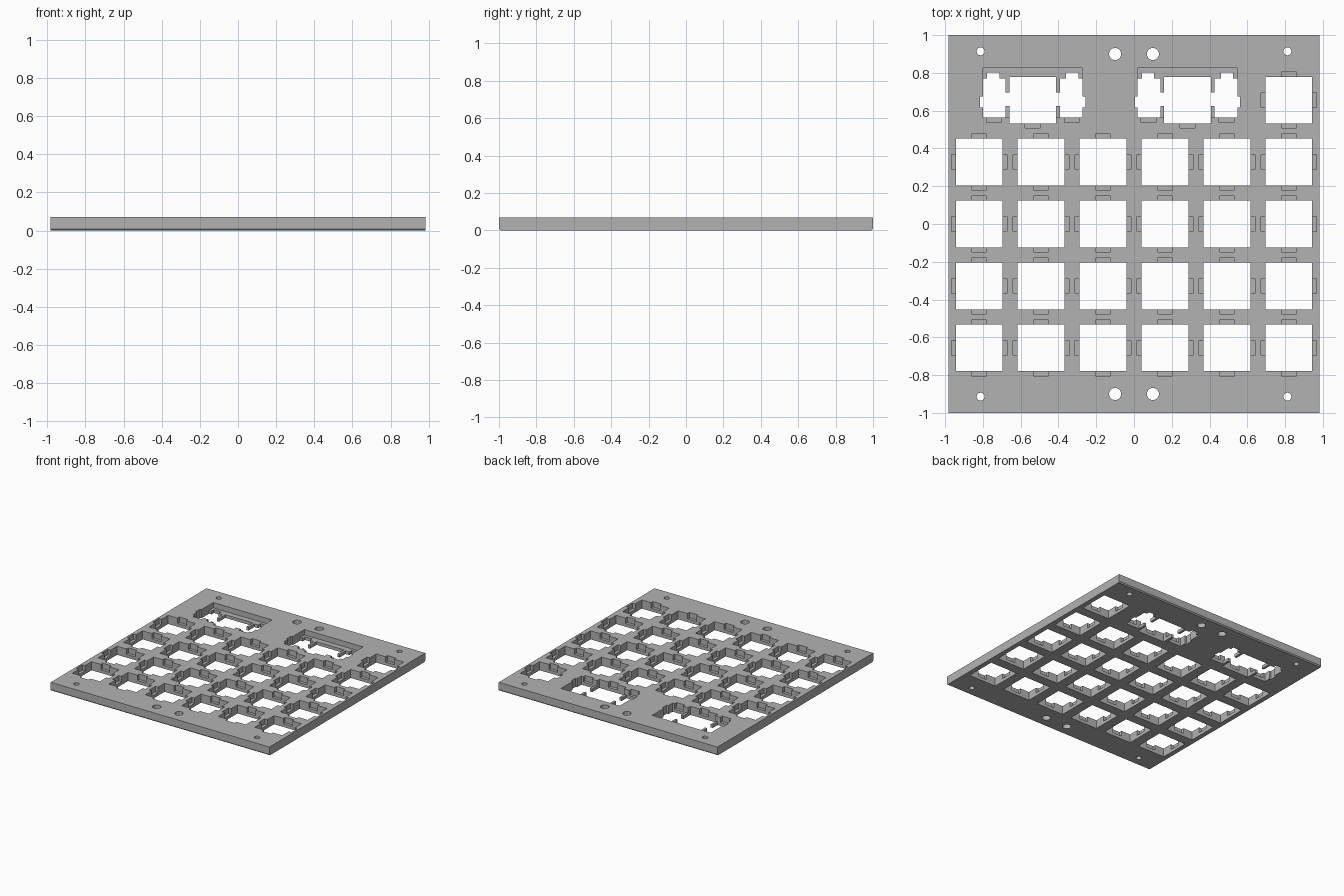
import bpy, bmesh, math

if "Cube" in bpy.data.objects:
    bpy.data.objects.remove(bpy.data.objects["Cube"], do_unlink=True)

THICK, FLOOR = 0.07, 0.026      # plate thickness, clip pocket floor
PITCH, HALF = 0.328, 0.1235     # key spacing, half a switch opening
LIP, TAB = 0.1475, 0.04         # clip notch reach, half notch width
STAB_X = (-0.536, 0.283)        # wide key centres
TOP_ROW = 2 * PITCH

grey = bpy.data.materials.new("plate grey")
grey.use_nodes = True
colour = (0.45, 0.45, 0.45, 1)
grey.diffuse_color = colour
grey.node_tree.nodes["Principled BSDF"].inputs["Base Color"].default_value = colour


def make_object(name, bm):
    bmesh.ops.recalc_face_normals(bm, faces=bm.faces[:])
    mesh = bpy.data.meshes.new(name)
    bm.to_mesh(mesh)
    bm.free()
    mesh.materials.append(grey)
    obj = bpy.data.objects.new(name, mesh)
    bpy.context.collection.objects.link(obj)
    return obj


def prism(bm, outline, centre, low):
    """Upright cutter from a flat outline, running past the top of the plate."""
    cx, cy = centre
    face = bm.faces.new([bm.verts.new((cx + x, cy + y, low)) for x, y in outline])
    up = bmesh.ops.extrude_face_region(bm, geom=[face])["geom"]
    verts = [v for v in up if isinstance(v, bmesh.types.BMVert)]
    bmesh.ops.translate(bm, verts=verts, vec=(0, 0, THICK + 0.05 - low))


def mirrored(half):
    return half + [(-x, y) for x, y in reversed(half)]


def circle(radius, sides=24):
    return [(radius * math.cos(math.tau * i / sides),
             radius * math.sin(math.tau * i / sides)) for i in range(sides)]


def cut(plate, name, bm):
    cutter = make_object(name, bm)
    cutter.hide_render = True
    mod = plate.modifiers.new(name, 'BOOLEAN')
    mod.operation, mod.solver, mod.object = 'DIFFERENCE', 'EXACT', cutter
    bpy.context.view_layer.objects.active = plate
    bpy.ops.object.modifier_apply(modifier=mod.name)
    bpy.data.objects.remove(cutter, do_unlink=True)


# Plate with the lower front and back edges chamfered
bm = bmesh.new()
bmesh.ops.create_cube(bm, size=1)
for v in bm.verts:
    v.co = (v.co.x * 1.966, v.co.y * 2, (v.co.z + 0.5) * THICK)
edges = [e for e in bm.edges if all(v.co.z < 0.01 for v in e.verts)
         and abs(e.verts[0].co.y - e.verts[1].co.y) < 0.01]
bmesh.ops.bevel(bm, geom=edges, offset=0.009, segments=1, affect='EDGES')
plate = make_object("switch_plate", bm)

# Outlines: square opening, notched clip pocket, wide key opening and pocket
square = mirrored([(HALF, HALF), (HALF, -HALF)])
notched = mirrored([(TAB, LIP), (TAB, HALF), (HALF, HALF), (HALF, TAB),
                    (LIP, TAB), (LIP, -TAB), (HALF, -TAB), (HALF, -HALF),
                    (TAB, -HALF), (TAB, -LIP)])
wide_open = mirrored([
    (HALF, HALF), (HALF, .041), (.143, .041), (.143, .115), (.177, .115),
    (.177, .145), (.241, .145), (.241, .115), (.264, .115), (.264, .019),
    (.278, .019), (.278, -.04), (.264, -.04), (.264, -.093), (.143, -.093),
    (.143, -.031), (HALF, -.031), (HALF, -HALF)])
wide_pocket = mirrored([
    (.264, .169), (.264, -.093), (.246, -.093), (.246, -.118), (.167, -.118),
    (.167, -.093), (HALF, -.093), (HALF, -HALF), (TAB, -HALF), (TAB, -LIP)])

keys = [((c - 2.5) * PITCH, r * PITCH) for r in range(-2, 2) for c in range(6)]
keys.append((2.5 * PITCH, TOP_ROW))

# Clip pockets sunk from the top
bm = bmesh.new()
for key in keys:
    prism(bm, notched, key, FLOOR)
for x in STAB_X:
    prism(bm, wide_pocket, (x, TOP_ROW), FLOOR)
cut(plate, "pocket_cutter", bm)

# Through openings and screw holes
bm = bmesh.new()
for key in keys:
    prism(bm, square, key, -0.05)
for x in STAB_X:
    prism(bm, wide_open, (x, TOP_ROW), -0.05)
for sx in (-1, 1):
    for sy in (-1, 1):
        prism(bm, circle(0.021), (sx * 0.812, sy * 0.914), -0.05)
        prism(bm, circle(0.032), (sx * 0.1, sy * 0.9), -0.05)
cut(plate, "opening_cutter", bm)
